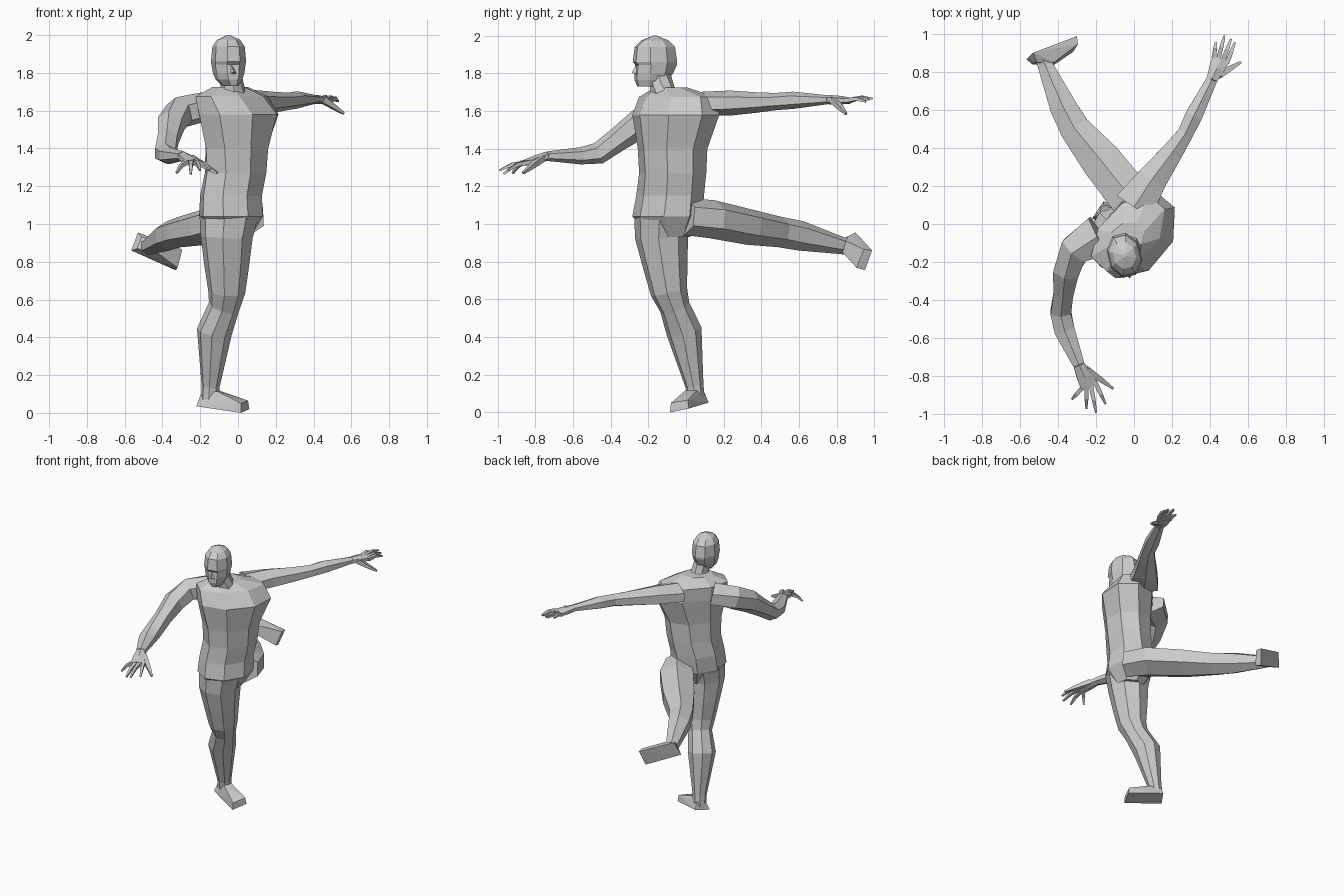
import bpy, bmesh, math
from mathutils import Vector as V


def make(name, bm):
    bmesh.ops.recalc_face_normals(bm, faces=bm.faces)
    me = bpy.data.meshes.new(name)
    bm.to_mesh(me)
    bm.free()
    ob = bpy.data.objects.new(name, me)
    bpy.context.collection.objects.link(ob)
    return ob


def skin(name, rings):
    """Join equal-sized rings of points into a closed flat-faced skin."""
    bm = bmesh.new()
    vs = [[bm.verts.new(p) for p in r] for r in rings]
    n = len(vs[0])
    for a, b in zip(vs, vs[1:]):
        for i in range(n):
            j = (i + 1) % n
            bm.faces.new((a[i], a[j], b[j], b[i]))
    bm.faces.new(vs[0])
    bm.faces.new(vs[-1])
    return make(name, bm)


def limb(name, secs, ref=(0, 0, 1), n=6, k=1.04):
    """Sections (x, y, z, half width, half height) set square to their path."""
    c = [V(s[:3]) for s in secs]
    rings = []
    for i, s in enumerate(secs):
        t = (c[min(i + 1, len(c) - 1)] - c[max(i - 1, 0)]).normalized()
        side = t.cross(V(ref)).normalized()
        up = side.cross(t)
        ang = [2 * math.pi * (j + 0.5) / n for j in range(n)]
        rings.append([c[i] + k * (side * s[3] * math.cos(a) + up * s[4] * math.sin(a)) for a in ang])
    return skin(name, rings)


def stack(name, secs, n=8, k=1.05):
    """Level sections (x, y, z, half width, front depth, back depth, turn in degrees)."""
    rings = []
    for x, y, z, w, f, b, turn in secs:
        t = math.radians(turn)
        u, d = V((math.cos(t), math.sin(t), 0)), V((math.sin(t), -math.cos(t), 0))
        ring = []
        for j in range(n):
            a = 2 * math.pi * (j + 0.5) / n
            s = math.sin(a)
            ring.append(V((x, y, z)) + k * (u * w * math.cos(a) + d * s * (f if s > 0 else b)))
        rings.append(ring)
    return skin(name, rings)


def hull(name, pts):
    bm = bmesh.new()
    for p in pts:
        bm.verts.new(p)
    bmesh.ops.convex_hull(bm, input=bm.verts)
    bmesh.ops.delete(bm, geom=[v for v in bm.verts if not v.link_faces], context='VERTS')
    return make(name, bm)


def hand(name, wrist, knuckle, tips, thumb):
    w, k = V(wrist), V(knuckle)
    t = (k - w).normalized()
    side = t.cross(V((0, 0, 1))).normalized()
    if side.x < 0:
        side = -side
    m = w.lerp(k, 0.55)
    limb(name + "_palm", [(*w, .032, .024), (*m, .046, .022), (*k, .05, .016)])
    for i, tip in enumerate(tips):
        a = k - t * .01 + side * (-.037 + .025 * i)
        mid = a.lerp(V(tip), .55) + V((0, 0, .012))
        limb(f"{name}_finger_{i + 1}", [(*a, .014, .014), (*mid, .012, .011), (*tip, .006, .006)], n=4, k=1.2)
    a = w.lerp(k, .3) + side * .025
    mid = a.lerp(V(thumb), .55)
    limb(name + "_thumb", [(*a, .022, .02), (*mid, .016, .014), (*thumb, .007, .007)], n=4, k=1.2)


# Torso, turned towards +x
stack("torso", [
    (-.03, -.08, .93, .10, .09, .09, 58),
    (-.035, -.10, 1.04, .185, .155, .16, 58),
    (-.035, -.085, 1.15, .18, .15, .155, 57),
    (-.015, -.07, 1.27, .18, .155, .15, 55),
    (-.01, -.07, 1.40, .19, .16, .15, 53),
    (.0, -.05, 1.58, .25, .19, .16, 50),
    (-.035, -.045, 1.675, .23, .15, .13, 47),
    (-.04, -.08, 1.725, .10, .07, .08, 40)])

# Neck and head
stack("neck", [
    (-.03, -.10, 1.66, .085, .08, .08, 35),
    (-.03, -.125, 1.73, .06, .065, .06, 25),
    (-.045, -.145, 1.80, .06, .06, .06, 15)])
stack("head", [
    (-.045, -.165, 1.73, .04, .095, -.02, 14),
    (-.05, -.165, 1.765, .066, .108, .06, 14),
    (-.05, -.165, 1.80, .078, .108, .095, 14),
    (-.05, -.165, 1.845, .085, .102, .115, 14),
    (-.05, -.165, 1.86, .087, .116, .117, 14),
    (-.05, -.165, 1.94, .080, .106, .105, 14),
    (-.05, -.165, 1.975, .058, .07, .07, 14),
    (-.05, -.165, 2.0, .008, .01, .01, 14)])
hull("nose", [(-.037, -.26, 1.85), (-.022, -.288, 1.805), (-.045, -.265, 1.795), (-.003, -.255, 1.795), (-.025, -.25, 1.785)])

# Arms: left reaches back, right reaches forward and down
limb("left_arm", [
    (.0, .09, 1.64, .12, .06), (.095, .235, 1.642, .088, .064),
    (.20, .375, 1.645, .062, .052), (.27, .475, 1.65, .046, .044),
    (.315, .57, 1.657, .05, .044), (.41, .76, 1.66, .032, .022)])
limb("right_arm", [
    (-.18, -.06, 1.62, .12, .075), (-.31, -.135, 1.59, .088, .082),
    (-.355, -.25, 1.53, .074, .076), (-.37, -.36, 1.45, .058, .062),
    (-.385, -.465, 1.375, .06, .056), (-.365, -.56, 1.362, .06, .044),
    (-.29, -.74, 1.36, .034, .024)])
hand("left_hand", (.41, .76, 1.66), (.458, .87, 1.655),
     [(.43, .955, 1.655), (.475, .99, 1.665), (.51, .972, 1.66), (.53, .955, 1.65)], (.56, .85, 1.585))
hand("right_hand", (-.29, -.74, 1.36), (-.235, -.855, 1.325),
     [(-.325, -.92, 1.27), (-.25, -.97, 1.265), (-.2, -.99, 1.285), (-.15, -.945, 1.285)], (-.11, -.865, 1.27))

# Standing leg
limb("standing_leg", [
    (-.05, -.12, 1.04, .15, .15), (-.06, -.13, .93, .138, .132),
    (-.06, -.11, .78, .115, .115), (-.06, -.09, .64, .095, .095),
    (-.075, -.06, .56, .078, .08), (-.125, -.01, .43, .092, .09),
    (-.145, .045, .14, .047, .046), (-.15, .055, .06, .045, .045)], ref=(.87, -.5, 0), n=8)
hull("standing_foot", [
    (-.22, .03, .035), (.015, -.085, 0), (.06, .015, .02), (-.16, .12, .052),
    (.015, -.08, .05), (.053, .01, .065), (-.20, .045, .09), (-.16, .10, .1),
    (-.11, -.005, .115), (-.09, .055, .115)])

# Raised leg stretched out behind
limb("raised_leg", [
    (.06, .0, 1.04, .095, .095), (-.02, .14, 1.025, .125, .098),
    (-.17, .33, .985, .118, .092), (-.31, .50, .957, .088, .078),
    (-.37, .61, .937, .078, .076), (-.465, .83, .885, .045, .044),
    (-.485, .88, .88, .04, .044)])
hull("raised_foot", [
    (-.565, .865, .86), (-.53, .90, .955), (-.33, .95, .755), (-.30, .988, .86),
    (-.32, .905, .768), (-.295, .945, .865), (-.535, .84, .87), (-.51, .85, .93),
    (-.43, .83, .85), (-.42, .85, .91)])
